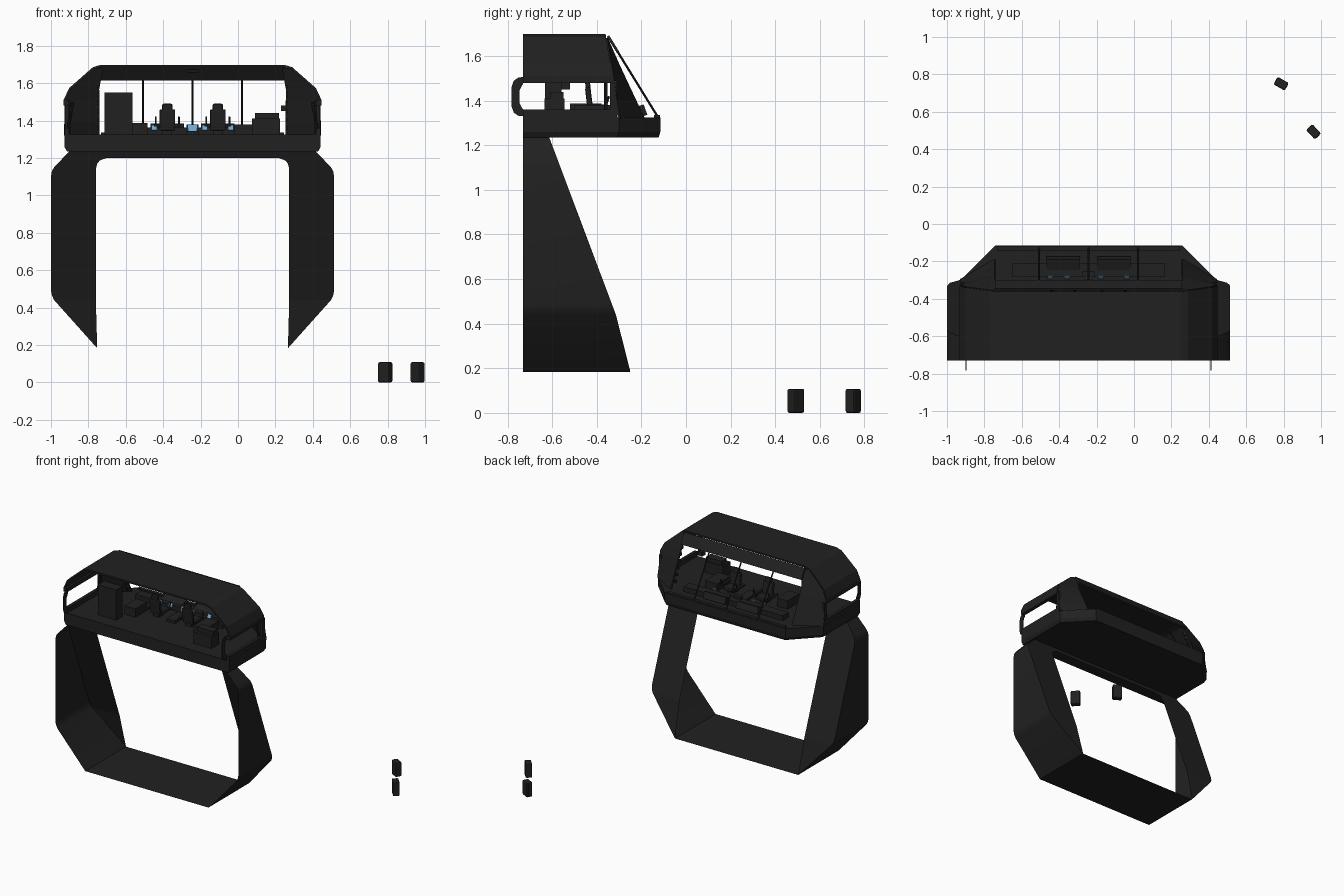
import bpy, bmesh, math
from mathutils import Matrix, Vector

cube = bpy.data.objects.get("Cube")
if cube:
    bpy.data.objects.remove(cube, do_unlink=True)

CX = -0.243   # centre plane of the cabin and its support frame


def material(name, colour):
    m = bpy.data.materials.new(name)
    m.use_nodes = True
    m.diffuse_color = (*colour, 1)
    m.node_tree.nodes["Principled BSDF"].inputs["Base Color"].default_value = (*colour, 1)
    return m


BLACK = material("charcoal_black", (0.015, 0.015, 0.015))
BLUE = material("screen_blue", (0.15, 0.4, 0.68))


def finish(name, bm, mat, smooth=False):
    bmesh.ops.recalc_face_normals(bm, faces=bm.faces)
    me = bpy.data.meshes.new(name)
    bm.to_mesh(me)
    bm.free()
    ob = bpy.data.objects.new(name, me)
    bpy.context.collection.objects.link(ob)
    me.materials.append(mat)
    if smooth:
        bpy.ops.object.select_all(action="DESELECT")
        ob.select_set(True)
        bpy.context.view_layer.objects.active = ob
        bpy.ops.object.shade_smooth_by_angle(angle=math.radians(35))
    return ob


def sheet(name, rows, thick=0.0, smooth=False):
    """Quads strung between matching rows of points."""
    bm = bmesh.new()
    vs = [[bm.verts.new(p) for p in row] for row in rows]
    for a, b in zip(vs, vs[1:]):
        for i in range(len(a) - 1):
            bm.faces.new((a[i], a[i + 1], b[i + 1], b[i]))
    ob = finish(name, bm, BLACK, smooth)
    if thick:
        mod = ob.modifiers.new("thickness", "SOLIDIFY")
        mod.thickness, mod.offset = thick, 0
    return ob


def box(name, centre, size, mat=BLACK, rot=(0, 0, 0), bevel=0.0):
    bm = bmesh.new()
    bmesh.ops.create_cube(bm, size=1)
    bmesh.ops.scale(bm, vec=size, verts=bm.verts)
    if bevel:
        bmesh.ops.bevel(bm, geom=bm.edges[:], offset=bevel, segments=2,
                        affect="EDGES", profile=0.5)
    ob = finish(name, bm, mat)
    ob.location, ob.rotation_euler = centre, rot
    return ob


def rod(name, a, b, radius):
    a, b = Vector(a), Vector(b)
    d = b - a
    bm = bmesh.new()
    bmesh.ops.create_cone(bm, segments=8, radius1=radius, radius2=radius,
                          depth=d.length, cap_ends=True)
    rot = d.to_track_quat("Z", "Y").to_matrix().to_4x4()
    bmesh.ops.transform(bm, matrix=Matrix.Translation((a + b) / 2) @ rot, verts=bm.verts)
    return finish(name, bm, BLACK, True)


# Support frame: open outer shell closed by a slanted rear face
FRONT = -0.73


def slant(z):
    return min(-0.25, -0.6 + 0.376 * (1.2 - z))


outer = [(0, 1.24), (0.655, 1.24), (0.74, 1.15), (0.752, 1.13), (0.757, 1.1),
         (0.757, 0.49), (0.752, 0.465), (0.74, 0.44), (0.51, 0.183)]
inner = [(0, 1.2), (0.46, 1.2), (0.495, 1.187), (0.51, 1.17), (0.517, 1.14),
         (0.517, 0.49), (0.517, 0.465), (0.517, 0.44), (0.51, 0.187)]
for s, side in ((1, "left"), (-1, "right")):
    sheet(f"frame_shell_{side}",
          [[(CX + s * u, FRONT, z) for u, z in outer],
           [(CX + s * u, slant(z), z) for u, z in outer]], smooth=True)
    sheet(f"frame_rear_face_{side}",
          [[(CX + s * u, slant(z), z) for u, z in outer],
           [(CX + s * u, slant(z), z) for u, z in inner]])
sheet("frame_bottom", [[(CX + u, y, 0.183) for u in (-0.51, 0.51)] for y in (FRONT, -0.25)])

# Cabin floor hull with tapered nose
bm = bmesh.new()
plan = [(-0.685, FRONT), (0.685, FRONT), (0.685, -0.3), (0.5, -0.115),
        (-0.5, -0.115), (-0.685, -0.3)]
levels = [(1.235, 0.98, -0.008), (1.26, 1, 0), (1.325, 1, 0)]
rings = [[bm.verts.new((CX + u * k, y + (dy if y > FRONT else 0), z)) for u, y in plan]
         for z, k, dy in levels]
bm.faces.new(rings[0])
bm.faces.new(rings[-1])
for a, b in zip(rings, rings[1:]):
    for i in range(len(plan)):
        j = (i + 1) % len(plan)
        bm.faces.new((a[i], a[j], b[j], b[i]))
finish("cabin_floor", bm, BLACK)

# Roof shell with chamfered shoulders
half = [(0.683, 1.48), (0.683, 1.51), (0.655, 1.57), (0.53, 1.68), (0.49, 1.692)]
arch = [(u, z) for u, z in half] + [(-u, z) for u, z in reversed(half)]


def roof_end(z):
    return -0.325 - 0.035 * (z - 1.48) / 0.21


sheet("cabin_roof", [[(CX + u, FRONT, z) for u, z in arch],
                     [(CX + u, roof_end(z), z) for u, z in arch]], 0.012)

# Windscreen header, sill and mullions
top, low = (-0.35, 1.69), (-0.125, 1.325)


def screen(t):
    return tuple(a + (b - a) * t for a, b in zip(top, low))


sheet("windscreen_header", [[(CX + u, *screen(t)) for u in (-0.5, 0.5)] for t in (0, 0.2)], 0.012)
box("windscreen_sill", (CX, -0.13, 1.325), (0.98, 0.025, 0.02))
for u in (-0.265, 0, 0.265):
    rod("windscreen_mullion", (CX + u, *top), (CX + u, *low), 0.005)
box("overhead_handle", (CX, -0.36, 1.665), (0.07, 0.03, 0.015), bevel=0.004)

# Mirrored cabin sides
corner_out = [(0.685, -0.3, 1.32), (0.683, -0.315, 1.4), (0.683, -0.33, 1.51),
              (0.655, -0.34, 1.57), (0.53, -0.358, 1.68)]
corner_in = [(0.5, -0.19, 1.32), (0.5, -0.228, 1.4), (0.5, -0.28, 1.51),
             (0.5, -0.308, 1.57), (0.48, -0.356, 1.68)]
for s, side in ((1, "left"), (-1, "right")):
    sheet(f"corner_pillar_{side}",
          [[(CX + s * u, y, z) for u, y, z in col] for col in (corner_out, corner_in)], 0.012)
    box(f"lower_side_wall_{side}", (CX + s * 0.672, -0.52, 1.34), (0.024, 0.42, 0.04))
    box(f"window_top_rail_{side}", (CX + s * 0.672, -0.53, 1.495), (0.022, 0.4, 0.03))
    box(f"rear_window_post_{side}", (CX + s * 0.672, -0.325, 1.42), (0.02, 0.03, 0.14))
    # Rounded end loop of the side window
    loop = [(-0.73, 1), (-0.75, 0.98), (-0.772, 0.82), (-0.782, 0.5)]
    loop += [(y, -k) for y, k in reversed(loop)]
    sheet(f"window_end_loop_{side}",
          [[(CX + s * 0.655, y, 1.418 + 0.088 * k) for y, k in loop],
           [(CX + s * 0.655, min(y + 0.036, -0.73), 1.418 + 0.06 * k) for y, k in loop]], 0.006)
    # Ribs and grab rail along the pillar
    for i in range(6):
        box(f"pillar_rib_{side}", (CX + s * 0.505, -0.25 - i * 0.015, 1.36 + i * 0.045),
            (0.012, 0.02, 0.02))
    rod(f"grab_rail_{side}", (CX + s * 0.665, -0.36, 1.36), (CX + s * 0.64, -0.36, 1.5), 0.008)

# Cabin furniture
box("tall_cabinet", (-0.64, -0.595, 1.435), (0.15, 0.075, 0.23))
box("side_cabinet", (0.15, -0.59, 1.365), (0.15, 0.09, 0.09))
box("side_cabinet_lid", (0.155, -0.58, 1.425), (0.13, 0.06, 0.03))
box("wall_unit", (0.245, -0.54, 1.465), (0.03, 0.04, 0.03))
box("left_console", (0.03, -0.42, 1.35), (0.1, 0.16, 0.06))
box("right_console", (-0.53, -0.45, 1.355), (0.09, 0.14, 0.065))
box("centre_console", (CX, -0.38, 1.332), (0.07, 0.14, 0.025))

# Crew seats
for x in (CX - 0.135, CX + 0.135):
    box("seat_base", (x, -0.4, 1.335), (0.05, 0.06, 0.03))
    box("seat_cushion", (x, -0.39, 1.36), (0.085, 0.1, 0.025), bevel=0.006)
    box("seat_back", (x, -0.435, 1.41), (0.085, 0.025, 0.1), rot=(0.12, 0, 0), bevel=0.008)
    box("seat_headrest", (x, -0.44, 1.47), (0.055, 0.022, 0.04), rot=(0.12, 0, 0), bevel=0.008)
    for d in (-0.062, 0.062):
        box("seat_armrest", (x + d, -0.4, 1.375), (0.018, 0.1, 0.014))
        rod("control_stick", (x + d, -0.36, 1.375), (x + d, -0.345, 1.42), 0.005)
    box("dashboard_panel", (x, -0.21, 1.35), (0.18, 0.06, 0.05), rot=(0.35, 0, 0))

# Dashboard with screens
box("dashboard", (CX, -0.245, 1.342), (0.82, 0.07, 0.04))
box("centre_display_housing", (CX, -0.268, 1.355), (0.065, 0.03, 0.05))
box("centre_screen", (CX, -0.287, 1.357), (0.05, 0.006, 0.036), BLUE, (-0.3, 0, 0))
for d in (-0.205, -0.115, -0.018, 0.018, 0.065, 0.205):
    w = 0.012 if abs(d) < 0.02 else 0.03
    box("small_screen", (CX + d, -0.285, 1.362), (w, 0.006, 0.03), BLUE, (-0.5, 0, 0))

# Two loose rounded canisters on the ground
for name, x, y, ang in (("canister_a", 0.787, 0.75, -30), ("canister_b", 0.96, 0.493, -47)):
    box(name, (x, y, 0.054), (0.068, 0.046, 0.108), rot=(0, 0, math.radians(ang)), bevel=0.008)
    box(name + "_band", (x, y, 0.054), (0.07, 0.02, 0.09), rot=(0, 0, math.radians(ang)))
